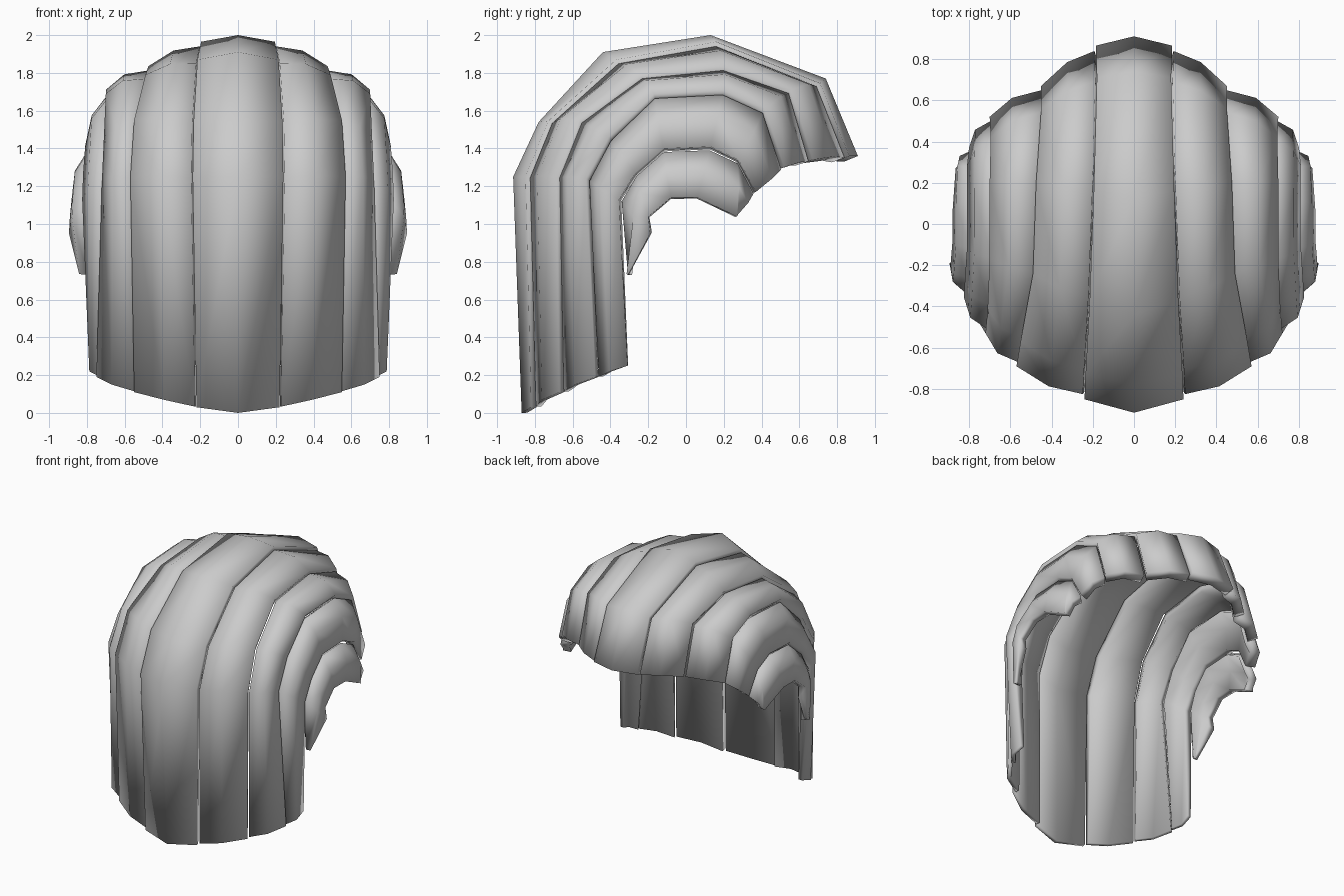
import bpy
from mathutils import Vector

if "Cube" in bpy.data.objects:
    bpy.data.objects.remove(bpy.data.objects["Cube"])

# Seam curves on the +x side, running from front hem over the crown to the back tip
SEAMS = [
    [(0, -.87, 0), (0, -.915, 1.25), (0, -.78, 1.54), (0, -.44, 1.91),
     (0, .13, 2.0), (0, .74, 1.77), (0, .91, 1.36)],
    [(.22, -.82, .03), (.24, -.85, 1.25), (.235, -.73, 1.545), (.215, -.37, 1.87),
     (.195, .16, 1.965), (.18, .71, 1.745), (.185, .865, 1.36)],
    [(.55, -.67, .11), (.57, -.69, 1.25), (.55, -.57, 1.55), (.49, -.24, 1.79),
     (.475, .2, 1.835), (.45, .56, 1.71), (.45, .67, 1.34)],
    [(.75, -.48, .19), (.72, -.53, 1.24), (.71, -.41, 1.46), (.70, -.17, 1.69),
     (.70, .2, 1.71), (.695, .42, 1.61), (.70, .52, 1.30)],
    [(.78, -.31, .25), (.825, -.355, 1.13), (.82, -.27, 1.27), (.81, -.12, 1.40),
     (.81, .13, 1.41), (.81, .28, 1.34), (.80, .37, 1.17)],
]
SEAMS = [[Vector(p) for p in s] for s in SEAMS]

# Small ear strand has its own short edges
EAR_TOP = [Vector((.815, -.315, .73))] + SEAMS[4][1:]
EAR_LOW = [Vector(p) for p in [(.83, -.30, .74), (.895, -.19, .95), (.89, -.20, 1.04),
           (.88, -.08, 1.14), (.88, .06, 1.14), (.865, .27, 1.04), (.855, .275, 1.05)]]


def outward(p):
    return (p - Vector((0, 0, min(p.z, 1.0)))).normalized()


def strip(name, columns, mirror, thick=.075):
    """Loft a strip through edge columns, then thicken it inward."""
    rows, cols = len(columns[0]), len(columns)
    verts = [columns[c][r] for r in range(rows) for c in range(cols)]
    faces = [(r * cols + c, r * cols + c + 1, (r + 1) * cols + c + 1, (r + 1) * cols + c)
             for r in range(rows - 1) for c in range(cols - 1)]
    me = bpy.data.meshes.new(name)
    me.from_pydata(verts, [], faces)
    ob = bpy.data.objects.new(name, me)
    bpy.context.collection.objects.link(ob)
    group = ob.vertex_groups.new(name="thickness")
    group.add(list(range(cols)), .4, 'REPLACE')
    group.add(list(range(cols, rows * cols)), 1, 'REPLACE')
    solid = ob.modifiers.new("Thickness", 'SOLIDIFY')
    solid.thickness, solid.offset, solid.vertex_group = thick, -1, "thickness"
    if mirror:
        ob.modifiers.new("Mirror", 'MIRROR')
    bpy.ops.object.select_all(action='DESELECT')
    ob.select_set(True)
    bpy.context.view_layer.objects.active = ob
    bpy.ops.object.shade_smooth_by_angle(angle=.9)
    return ob


def side_strip(name, inner, outer, bulge, thick=.075):
    """Strip between two seams: slightly sunk inner edge, bulged middle."""
    first = [a.lerp(b, .04) - outward(a) * .02 for a, b in zip(inner, outer)]
    mid = [a.lerp(b, .5) + outward(a.lerp(b, .5)) * bulge for a, b in zip(inner, outer)]
    strip(name, [first, mid, outer], True, thick)


# Centre strip straddles the mirror plane
left = [Vector((-p.x, p.y, p.z)) for p in SEAMS[1]]
strip("centre_strip", [left, SEAMS[0], SEAMS[1]], False)

# Paired strips going down each side
side_strip("upper_strip", SEAMS[1], SEAMS[2], .02)
side_strip("middle_strip", SEAMS[2], SEAMS[3], .025)
side_strip("lower_strip", SEAMS[3], SEAMS[4], .025)
side_strip("ear_strip", EAR_TOP, EAR_LOW, .02, .06)
